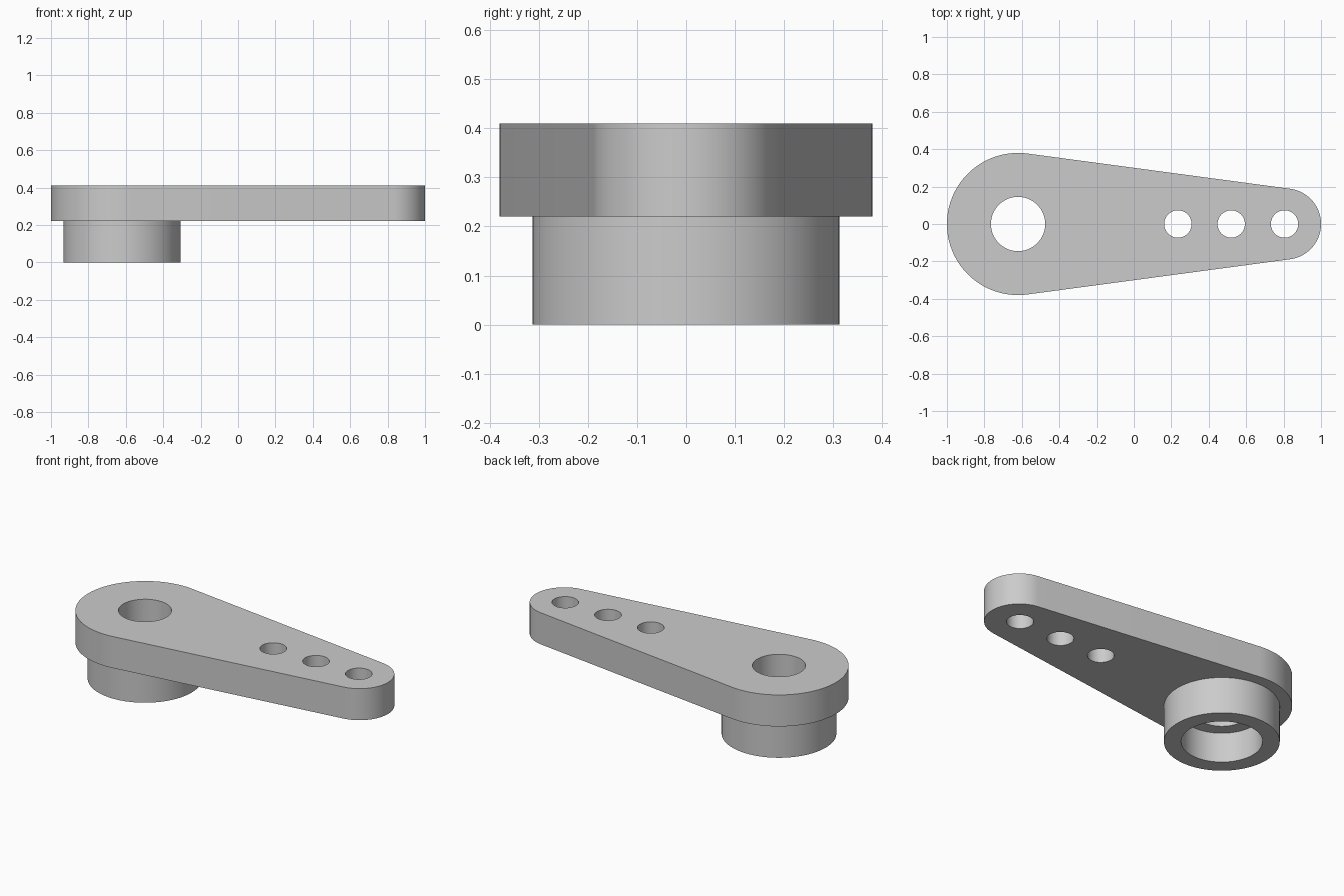
import bpy, bmesh
from math import acos, cos, sin, pi

if "Cube" in bpy.data.objects:
    bpy.data.objects.remove(bpy.data.objects["Cube"])

HUB_X, HUB_R = -0.62, 0.38
TIP_X, TIP_R = 0.81, 0.19
PLATE_Z, TOP_Z = 0.22, 0.41


def arc(cx, r, a0, a1, n):
    return [(cx + r * cos(a0 + (a1 - a0) * i / n), r * sin(a0 + (a1 - a0) * i / n))
            for i in range(n + 1)]


def prism(name, outline, z0, z1):
    """Extrude a closed counter-clockwise outline from z0 to z1."""
    bm = bmesh.new()
    face = bm.faces.new([bm.verts.new((x, y, z0)) for x, y in outline])
    top = bmesh.ops.extrude_face_region(bm, geom=[face])["geom"]
    bmesh.ops.translate(bm, vec=(0, 0, z1 - z0),
                        verts=[v for v in top if isinstance(v, bmesh.types.BMVert)])
    bmesh.ops.recalc_face_normals(bm, faces=bm.faces[:])
    mesh = bpy.data.meshes.new(name)
    bm.to_mesh(mesh)
    bm.free()
    ob = bpy.data.objects.new(name, mesh)
    bpy.context.collection.objects.link(ob)
    return ob


def cylinder(name, x, r, z0, z1, n=96):
    return prism(name, arc(x, r, 0, 2 * pi, n)[:-1], z0, z1)


def combine(target, other, operation):
    """Apply a boolean and discard the helper."""
    bpy.context.view_layer.objects.active = target
    mod = target.modifiers.new("combine", "BOOLEAN")
    mod.operation, mod.object, mod.solver = operation, other, "EXACT"
    bpy.ops.object.modifier_apply(modifier=mod.name)
    bpy.data.objects.remove(other)


# Tapered arm: two round ends joined by tangent lines
t = acos((HUB_R - TIP_R) / (TIP_X - HUB_X))
outline = arc(TIP_X, TIP_R, -t, t, 48) + arc(HUB_X, HUB_R, t, 2 * pi - t, 64)
arm = prism("lever_arm", outline, PLATE_Z, TOP_Z)

# Boss below the wide end
combine(arm, cylinder("boss", HUB_X, 0.313, 0, 0.3), "UNION")

# Stepped bore: wide socket below, narrow hole through the top
combine(arm, cylinder("socket", HUB_X, 0.22, -0.1, 0.18), "DIFFERENCE")
combine(arm, cylinder("screw_hole", HUB_X, 0.145, 0.1, 0.5), "DIFFERENCE")

# Row of linkage holes
for x in (0.235, 0.52, 0.805):
    combine(arm, cylinder("link_hole", x, 0.073, 0.1, 0.5, 48), "DIFFERENCE")

bpy.ops.object.select_all(action="DESELECT")
arm.select_set(True)
bpy.context.view_layer.objects.active = arm
bpy.ops.object.shade_smooth_by_angle(angle=0.52)
